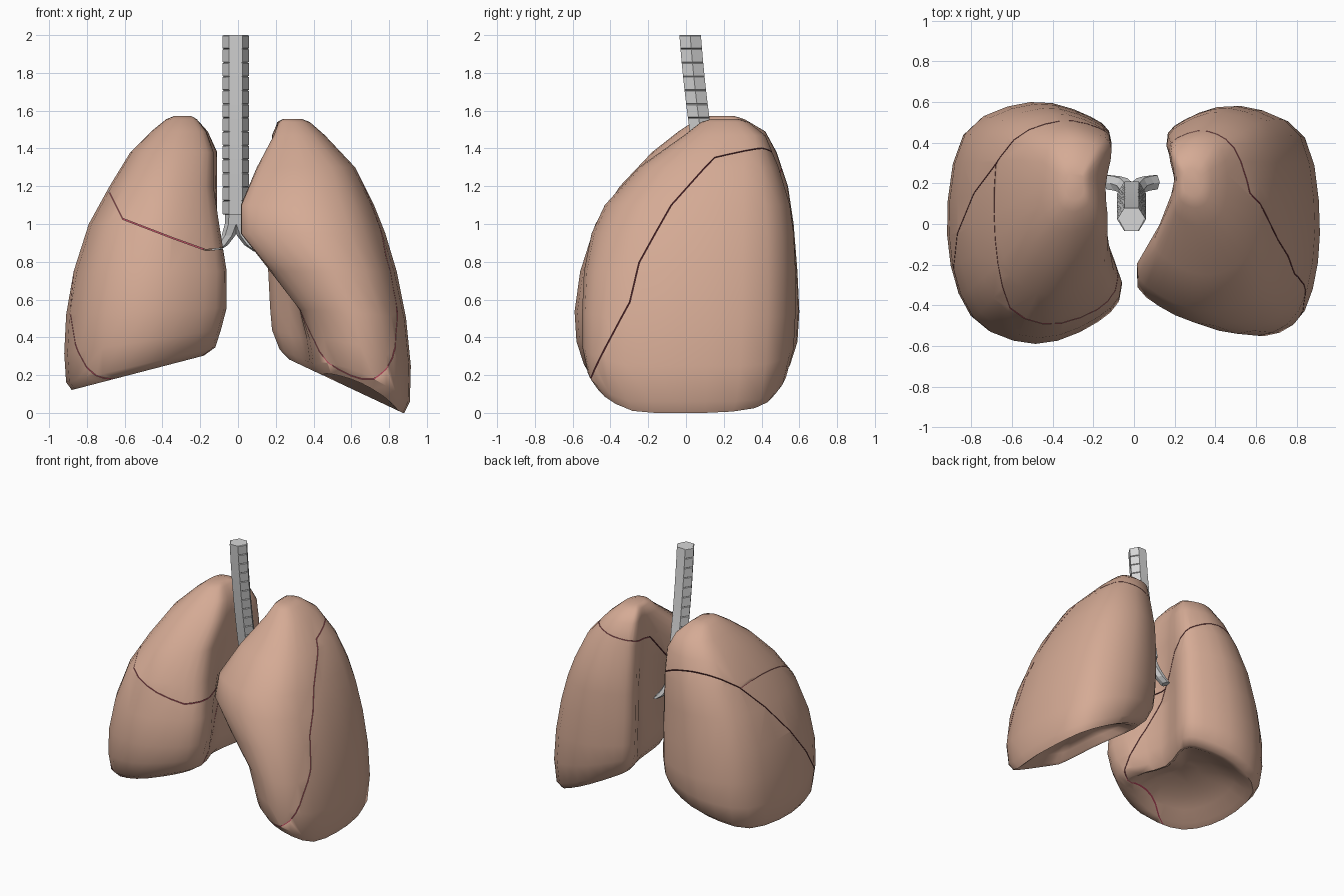
import bpy, bmesh, math
from mathutils import Vector

if "Cube" in bpy.data.objects:
    bpy.data.objects.remove(bpy.data.objects["Cube"])


def material(name, rgb):
    m = bpy.data.materials.new(name)
    m.diffuse_color = (*rgb, 1)
    m.use_nodes = True
    m.node_tree.nodes["Principled BSDF"].inputs["Base Color"].default_value = m.diffuse_color
    return m


LUNG = material("lung_tan", (0.665, 0.405, 0.30))
RED = material("fissure_red", (0.42, 0.06, 0.10))
GREY = material("cartilage_grey", (0.68, 0.68, 0.68))


def add_object(name, bm, mats):
    bmesh.ops.recalc_face_normals(bm, faces=bm.faces)
    me = bpy.data.meshes.new(name)
    bm.to_mesh(me)
    bm.free()
    for m in mats:
        me.materials.append(m)
    ob = bpy.data.objects.new(name, me)
    bpy.context.collection.objects.link(ob)
    return ob


def loft(rings):
    """Skin closed rings of equal length and cap both ends."""
    bm = bmesh.new()
    vs = [[bm.verts.new(p) for p in r] for r in rings]
    n = len(vs[0])
    for a, b in zip(vs, vs[1:]):
        for i in range(n):
            bm.faces.new((a[i], a[(i + 1) % n], b[(i + 1) % n], b[i]))
    bm.faces.new(vs[0])
    bm.faces.new(vs[-1])
    return bm


def spline(pts, steps=3):
    """Closed Catmull-Rom curve through pts."""
    out, n = [], len(pts)
    for i in range(n):
        a, b, c, d = (Vector(pts[(i + k) % n]) for k in (-1, 0, 1, 2))
        for s in range(steps):
            t = s / steps
            out.append(0.5 * (2 * b + (c - a) * t + (2 * a - 5 * b + 4 * c - d) * t * t
                              + (3 * b - a - 3 * c + d) * t ** 3))
    return out


def section(xl, xf, xm, xb, yf, yb):
    """Horizontal lung outline: lateral, medial front/middle/back, front and back."""
    d = yb - yf
    mix = lambda a, t: a + (xl - a) * t
    return spline([(xf, yf + .24 * d), (mix(xf, .14), yf + .09 * d), (mix(xf, .5), yf),
                   (mix(xf, .86), yf + .11 * d), (xl, yf + .45 * d),
                   (mix(xb, .9), yb - .13 * d), (mix(xb, .5), yb),
                   (mix(xb, .13), yb - .06 * d), (xb, yb - .17 * d), (xm, yb - .45 * d)])


def shrink(ring, f, lift):
    """Smaller copy of a ring about its centre, moved up by lift."""
    c = sum(ring, Vector()) / len(ring)
    return [c + (p - c) * f + Vector((0, 0, lift)) for p in ring]


def lung(name, table, side, base):
    """Loft the sections, slope the underside to base(x, y) and hollow it."""
    fade, rings = 0.6, []
    for z, *p in table:
        w = max(0, 1 - z / fade)
        rings.append([Vector((side * q.x, q.y, z + base(q.x, q.y) * w)) for q in section(*p)])
    rim = rings[-1]
    rings.insert(0, shrink(rings[0], .55, .017))
    rings += [shrink(rim, f, h) for f, h in ((.9, .012), (.72, .06), (.5, .09), (.25, .105))]
    return add_object(name, loft(rings), [LUNG, RED])


def cutter(name, profile, axis, shift, tilt, pivot):
    """Solid above a fissure profile, extruded along x or y and sloped by tilt."""
    pts = profile + [(profile[-1][0], 3), (profile[0][0], 3)]
    rings = []
    for e in (-1.5, 1.5):
        p = [(a + shift[0], z + shift[1] + tilt * (e - pivot)) for a, z in pts]
        rings.append([(e, a, z) if axis == 'x' else (a, e, z) for a, z in p])
    bm = loft(rings)
    for f in bm.faces:
        f.material_index = 1
    ob = add_object(name, bm, [LUNG, RED])
    ob.hide_render = True
    return ob


def lobe(name, source, cuts):
    """Copy of source trimmed by (cutter, operation) pairs."""
    ob = source.copy()
    ob.data = source.data.copy()
    bpy.context.collection.objects.link(ob)
    for cut, op in cuts:
        m = ob.modifiers.new("cut", 'BOOLEAN')
        m.object, m.operation, m.solver = cut, op, 'EXACT'
    me = bpy.data.meshes.new_from_object(ob.evaluated_get(bpy.context.evaluated_depsgraph_get()))
    ob.modifiers.clear()
    ob.data = me
    ob.name = name
    me.shade_smooth()
    me.set_sharp_from_angle(angle=math.radians(55))
    return ob


# Whole lungs: z, lateral x, medial x front/middle/back, front y, back y
two_lobed = lung("two_lobed_lung", [
    (1.54, .38, .22, .21, .21, .08, .33), (1.47, .46, .19, .20, .18, -.01, .42),
    (1.30, .62, .10, .20, .17, -.25, .49), (1.10, .72, .015, .23, .16, -.43, .55),
    (.95, .78, .015, .27, .16, -.50, .57), (.75, .84, .17, .30, .16, -.54, .58),
    (.50, .89, .33, .32, .17, -.55, .58), (.25, .915, .38, .33, .18, -.55, .57),
    (.06, .91, .40, .34, .22, -.52, .53), (0, .88, .43, .37, .27, -.48, .49)],
    1, lambda x, y: max(.0, .41 - .47 * x) + .3 * max(0, -y - .3))
three_lobed = lung("three_lobed_lung", [
    (1.555, .38, .22, .22, .22, .06, .31), (1.49, .46, .17, .17, .16, -.04, .42),
    (1.38, .57, .13, .14, .11, -.18, .48), (1.20, .68, .13, .15, .11, -.35, .54),
    (1.00, .79, .10, .18, .11, -.48, .57), (.75, .87, .06, .20, .11, -.56, .59),
    (.50, .91, .06, .20, .11, -.59, .60), (.25, .92, .09, .20, .12, -.58, .59),
    (.06, .91, .12, .22, .15, -.54, .55), (0, .88, .18, .25, .19, -.49, .50)],
    -1, lambda x, y: .35 - .26 * x)

# Fissure cutters, each with a slightly shifted twin that leaves a thin groove
fissures = {
    "oblique_b": ([(-.9, -.4), (-.5, .21), (-.3, .58), (-.25, .8), (-.08, 1.12),
                   (.15, 1.40), (.4, 1.47), (.9, 1.47)], 'x', (.004, -.004), .2, .8),
    "oblique_a": ([(-.9, -.4), (-.5, .14), (-.25, .46), (.3, 1.18), (.5, 1.36),
                   (.9, 1.5)], 'x', (.004, -.004), -.18, -.7),
    "horizontal": ([(-1.2, 1.4), (-.8, 1.26), (-.69, 1.19), (-.61, 1.03), (-.35, .93),
                    (-.17, .865), (.2, .9)], 'y', (0, -.006), 0, 0)}
cut = {}
for key, (profile, axis, shift, tilt, pivot) in fissures.items():
    cut[key] = cutter(key + "_cutter", profile, axis, (0, 0), tilt, pivot)
    cut[key + "_gap"] = cutter(key + "_gap_cutter", profile, axis, shift, tilt, pivot)

# Lobes
KEEP, DROP = 'INTERSECT', 'DIFFERENCE'
lobe("front_lobe", two_lobed, [(cut["oblique_b"], KEEP)])
lobe("rear_lobe", two_lobed, [(cut["oblique_b_gap"], DROP)])
lobe("upper_lobe", three_lobed, [(cut["oblique_a"], KEEP), (cut["horizontal"], KEEP)])
lobe("middle_lobe", three_lobed, [(cut["oblique_a"], KEEP), (cut["horizontal_gap"], DROP)])
lobe("lower_lobe", three_lobed, [(cut["oblique_a_gap"], DROP)])
for ob in [two_lobed, three_lobed, *cut.values()]:
    bpy.data.objects.remove(ob)


def ring(x, y, z, rx, ry, n=6):
    """Horizontal ring with corners at both sides and flats front and back."""
    k = 1 / math.cos(math.pi / n)
    return [(x + rx * math.cos(i * math.tau / n),
             y + ry * k * math.sin(i * math.tau / n), z) for i in range(n)]


# Trachea: stacked cartilage rings with narrow grooves, leaning backwards
rings = []
count, top, bottom = 13, 2.0, 1.05
for i in range(count):
    for t, rx in ((0, .063), (.05, .071), (.95, .071), (1, .063)):
        k = (i + t) / count
        rings.append(ring(-.012, .022 + .07 * k + .06 * k * k, top + (bottom - top) * k, rx, .057))
add_object("trachea", loft(rings), [GREY])

# Bronchi branching to each lung
for side, name in ((-1, "bronchus_a"), (1, "bronchus_b")):
    path = [(.015, .15, 1.08, .045), (.02, .17, 1.0, .04), (.04, .19, .94, .036),
            (.075, .2, .89, .033), (.115, .205, .855, .022)]
    add_object(name, loft([ring(side * x - .01, y, z, r, .035) for x, y, z, r in path]), [GREY])
